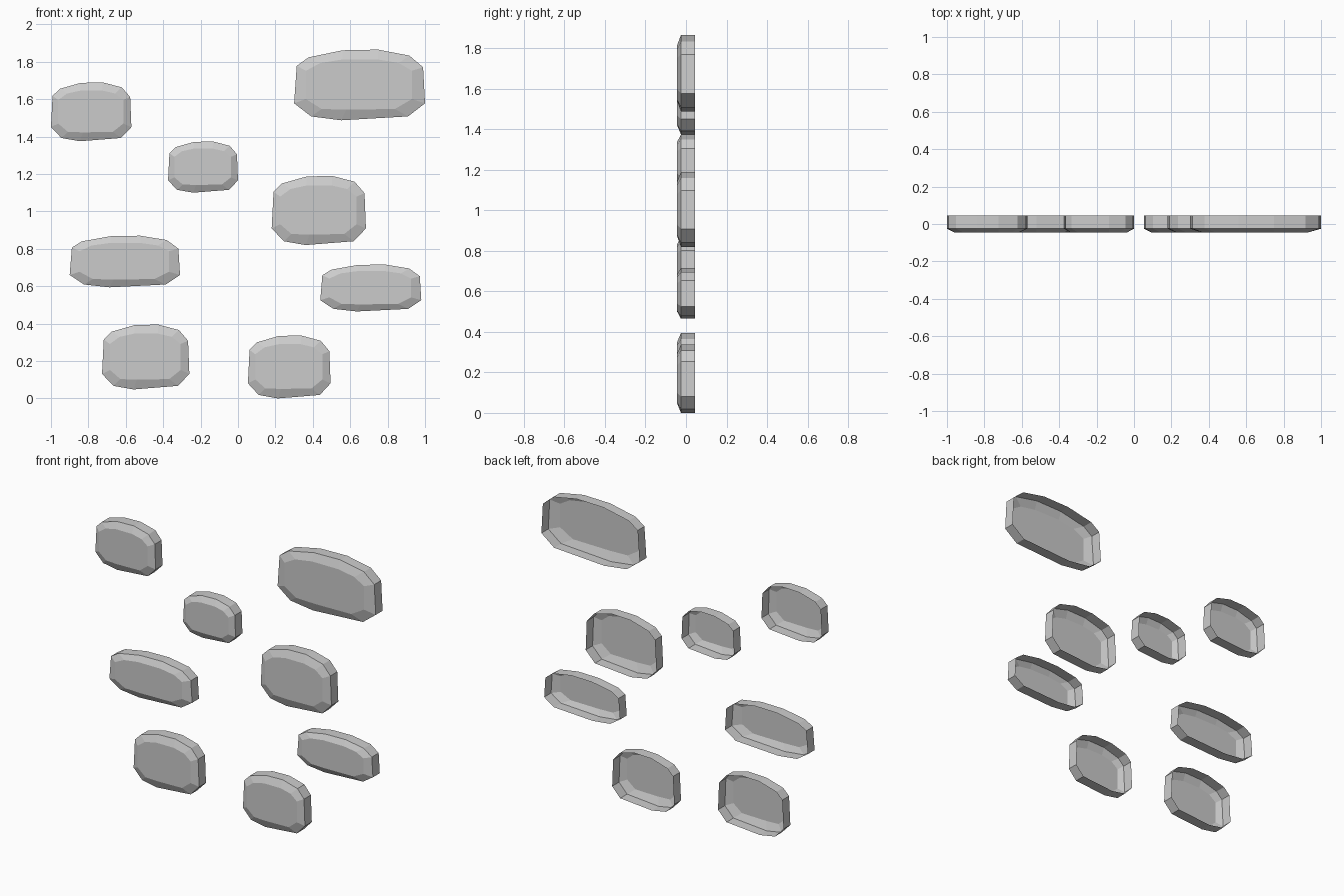
import bpy, bmesh

if "Cube" in bpy.data.objects:
    bpy.data.objects.remove(bpy.data.objects["Cube"])

# Normalised stone outline (0..1 across width and height) and its inset front face
RIM = [(0, .24), (.13, .055), (.36, 0), (.87, .055), (1, .24), (.985, .75),
       (.88, .915), (.64, 1), (.37, .99), (.11, .89), (.02, .77)]
FACE = [(.09, .30), (.21, .16), (.40, .15), (.77, .16), (.90, .30), (.90, .70),
        (.80, .81), (.64, .86), (.37, .86), (.20, .81), (.09, .70)]
# Shell layers from the open back to the front: outline, y position
LAYERS = [(RIM, .045), (RIM, -.025), (FACE, -.045)]

# Bounds of each stone: x min, x max, z min, z max
STONES = [
    (-1.0, -.57, 1.375, 1.69), (.30, 1.0, 1.487, 1.865),
    (-.374, 0, 1.10, 1.374), (.18, .684, .82, 1.19),
    (-.90, -.31, .594, .87), (.44, .98, .465, .716),
    (-.727, -.26, .048, .395), (.053, .495, 0, .337),
]


def wall_stone(name, x0, x1, z0, z1):
    bm = bmesh.new()
    rings = [[bm.verts.new((x0 + u * (x1 - x0), y, z0 + v * (z1 - z0)))
              for u, v in outline] for outline, y in LAYERS]
    n = len(RIM)
    # Side wall and bevel
    for back, front in zip(rings, rings[1:]):
        for i in range(n):
            j = (i + 1) % n
            bm.faces.new((back[i], back[j], front[j], front[i]))
    # Flat front, back left open
    bm.faces.new(rings[-1])
    bmesh.ops.recalc_face_normals(bm, faces=bm.faces)
    if bm.faces[:][-1].normal.y > 0:
        bmesh.ops.reverse_faces(bm, faces=bm.faces)
    mesh = bpy.data.meshes.new(name)
    bm.to_mesh(mesh)
    bm.free()
    bpy.context.collection.objects.link(bpy.data.objects.new(name, mesh))


for k, bounds in enumerate(STONES, 1):
    wall_stone(f"wall_stone_{k}", *bounds)
